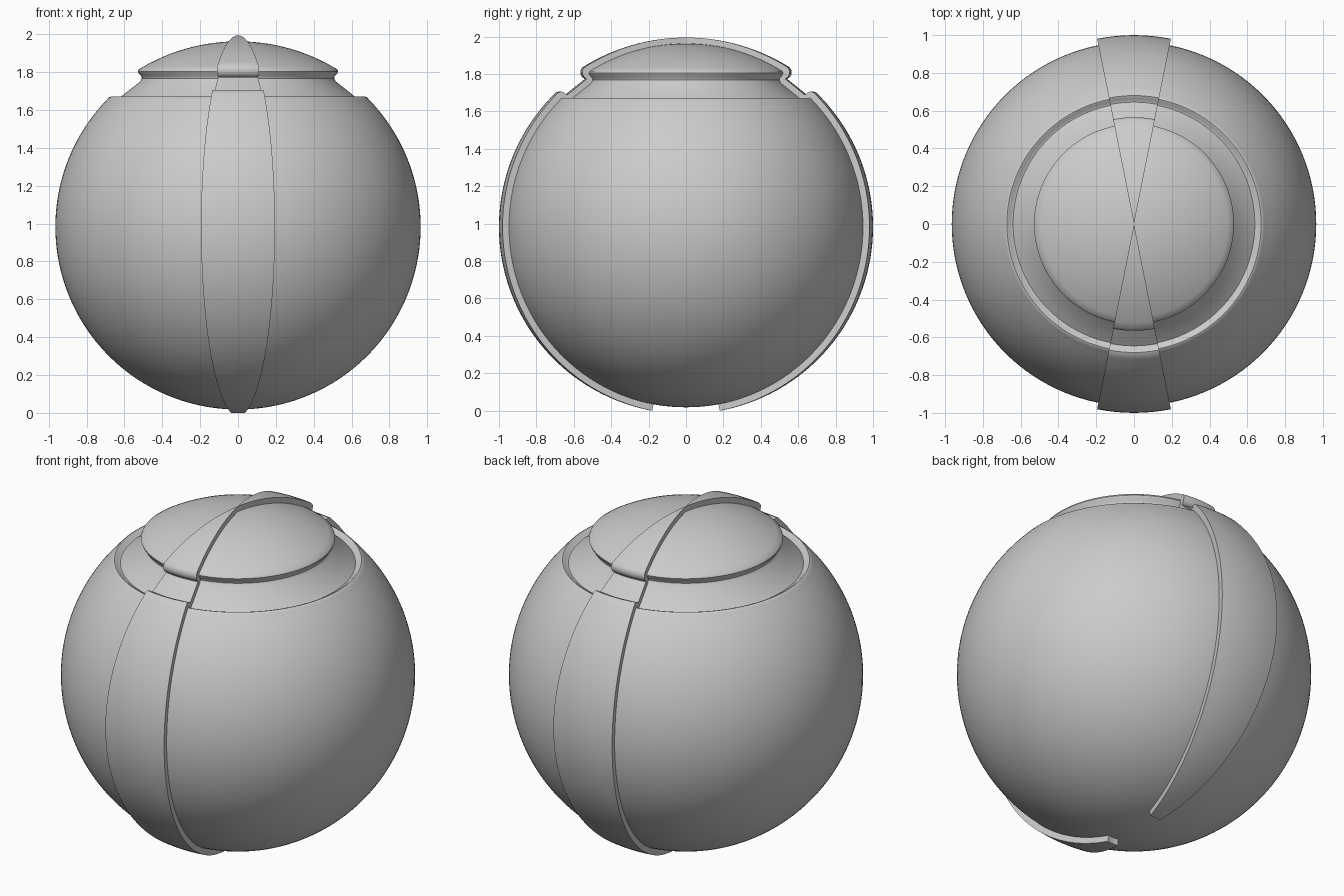
import bpy, bmesh
from math import sin, cos, pi, radians, asin, sqrt

if "Cube" in bpy.data.objects:
    bpy.data.objects.remove(bpy.data.objects["Cube"])

CZ = 0.983                      # height of the globe centre
BODY_R, BAND_R = 0.965, 1.0
HALF = radians(11.25)           # half the wedge angle of the strap


def profile(R, lip, lid_r, lid_z, top, end):
    """(r, z) outline from the top of the lid to the bottom of the globe."""
    pts = []
    sag = top - lid_z
    dome_r = (lid_r ** 2 + sag ** 2) / (2 * sag)
    a = asin(lid_r / dome_r)
    for i in range(17):
        t = a * i / 16
        pts.append((dome_r * sin(t), top - dome_r * (1 - cos(t))))
    pts += lip
    start = asin(lip[-1][0] / R)
    for i in range(1, 61):
        t = start + (end - start) * i / 60
        pts.append((R * sin(t), CZ + R * cos(t)))
    return pts


def add_object(name, bm):
    bmesh.ops.remove_doubles(bm, verts=bm.verts, dist=1e-5)
    bmesh.ops.recalc_face_normals(bm, faces=bm.faces)
    me = bpy.data.meshes.new(name)
    bm.to_mesh(me)
    bm.free()
    ob = bpy.data.objects.new(name, me)
    bpy.context.collection.objects.link(ob)
    bpy.ops.object.select_all(action='DESELECT')
    ob.select_set(True)
    bpy.context.view_layer.objects.active = ob
    bpy.ops.object.shade_smooth_by_angle(angle=radians(35))


def ring(bm, pts, ang):
    return [bm.verts.new((r * cos(ang), r * sin(ang), z)) for r, z in pts]


def bridge(bm, a, b):
    for i in range(len(a) - 1):
        bm.faces.new((a[i], a[i + 1], b[i + 1], b[i]))


# Outlines: lid edge, neck, groove and rounded rim, then the globe
body_lip = [(0.529, 1.805), (0.526, 1.795), (0.512, 1.782), (0.508, 1.768), (0.516, 1.752),
            (0.640, 1.653), (0.650, 1.655), (0.662, 1.667), (0.673, 1.671),
            (0.682, 1.667), (0.690, 1.6577)]
band_lip = [(0.565, 1.817), (0.563, 1.797), (0.555, 1.783), (0.543, 1.776), (0.543, 1.772),
            (0.645, 1.690), (0.655, 1.692), (0.666, 1.702), (0.680, 1.707),
            (0.698, 1.700), (0.717, 1.680)]
end = pi - asin(sqrt(1 - CZ * CZ))
body = profile(BODY_R, body_lip, 0.524, 1.815, 1.963, pi)
outer = profile(BAND_R, band_lip, 0.555, 1.835, 1.995, end)
inner = profile(BODY_R, body_lip, 0.524, 1.815, 1.963, end)
inner = [(r * 0.995, CZ + (z - CZ) * 0.995) for r, z in inner]

# Round body with lid
bm = bmesh.new()
N = 128
rings = [ring(bm, body, 2 * pi * i / N) for i in range(N)]
for i in range(N):
    bridge(bm, rings[i], rings[(i + 1) % N])
add_object("body", bm)

# Raised wedge strap, front and back
for name, mid in (("front_strap", -pi / 2), ("back_strap", pi / 2)):
    bm = bmesh.new()
    steps = 8
    angs = [mid - HALF + 2 * HALF * i / steps for i in range(steps + 1)]
    outs = [ring(bm, outer, a) for a in angs]
    ins = [ring(bm, inner, a) for a in angs]
    for i in range(steps):
        bridge(bm, outs[i], outs[i + 1])
        bridge(bm, ins[i], ins[i + 1])
        bm.faces.new((outs[i][-1], outs[i + 1][-1], ins[i + 1][-1], ins[i][-1]))
    bridge(bm, outs[0], ins[0])
    bridge(bm, outs[-1], ins[-1])
    add_object(name, bm)
